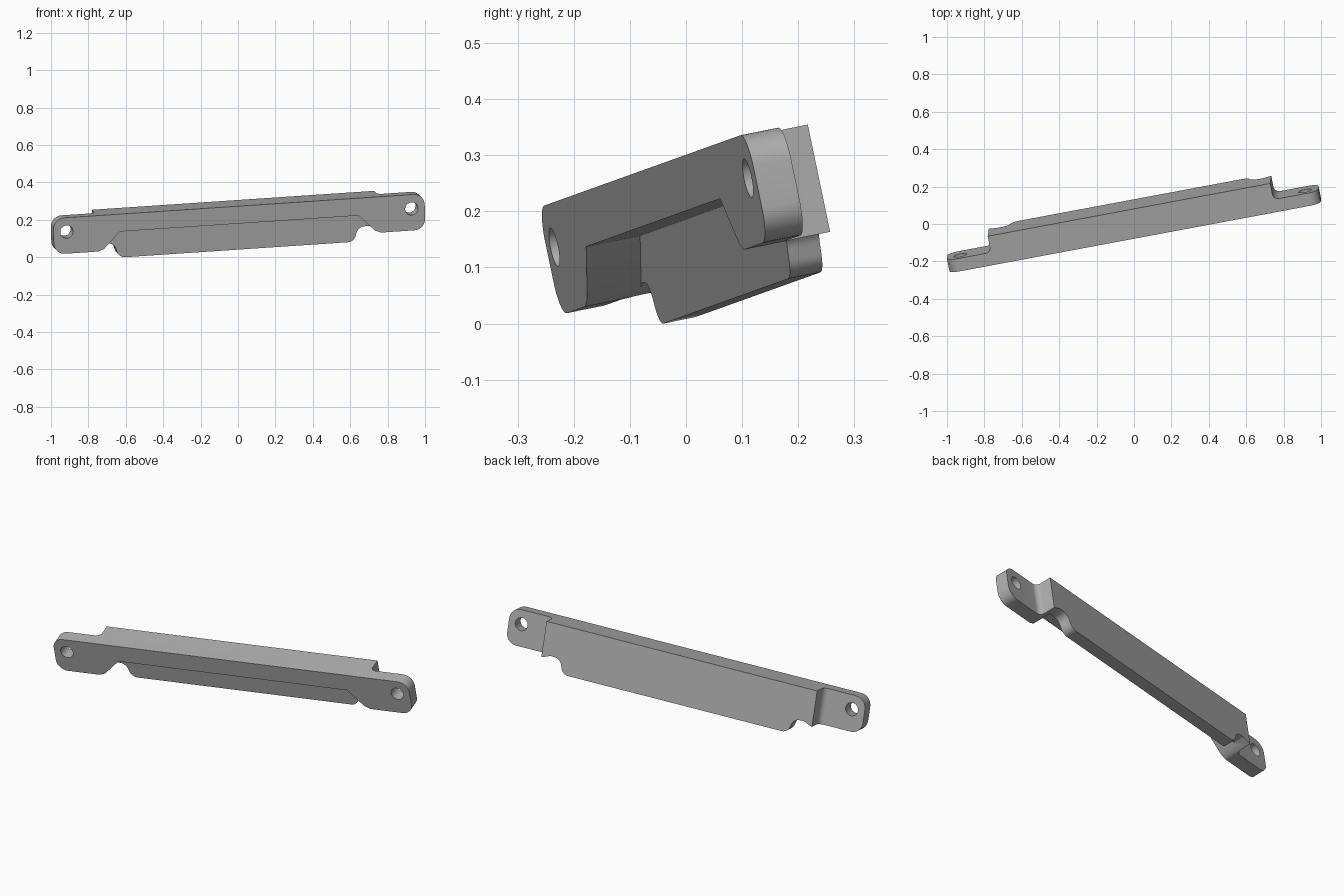
import bpy, bmesh, math
from mathutils import Matrix, Vector

if "Cube" in bpy.data.objects:
    bpy.data.objects.remove(bpy.data.objects["Cube"], do_unlink=True)

grey = bpy.data.materials.new("plain grey")
grey.use_nodes = True
colour = (0.42, 0.42, 0.42, 1)
grey.diffuse_color = colour
grey.node_tree.nodes["Principled BSDF"].inputs["Base Color"].default_value = colour


def rounded(points, steps=10):
    """Turn (x, y, radius) corners into a filleted outline."""
    out = []
    for i, (x, y, r) in enumerate(points):
        p = Vector((x, y))
        if r == 0:
            out.append(p)
            continue
        d1 = (Vector(points[i - 1][:2]) - p).normalized()
        d2 = (Vector(points[(i + 1) % len(points)][:2]) - p).normalized()
        half = d1.angle(d2) / 2
        centre = p + (d1 + d2).normalized() * (r / math.sin(half))
        start = p + d1 * (r / math.tan(half)) - centre
        end = p + d2 * (r / math.tan(half)) - centre
        turn = math.pi - 2 * half
        if start.x * end.y - start.y * end.x < 0:
            turn = -turn
        for k in range(steps + 1):
            out.append(centre + Matrix.Rotation(turn * k / steps, 2) @ start)
    return out


def prism(name, outline, low, high, place):
    """Extrude a 2D outline between two levels; place maps (p, q, level) to 3D."""
    bm = bmesh.new()
    base = bm.faces.new([bm.verts.new(place(p.x, p.y, low)) for p in outline])
    new = bmesh.ops.extrude_face_region(bm, geom=[base])["geom"]
    shift = Vector(place(0, 0, high)) - Vector(place(0, 0, low))
    bmesh.ops.translate(bm, vec=shift, verts=[v for v in new if isinstance(v, bmesh.types.BMVert)])
    bmesh.ops.recalc_face_normals(bm, faces=bm.faces)
    mesh = bpy.data.meshes.new(name)
    bm.to_mesh(mesh)
    bm.free()
    mesh.materials.append(grey)
    obj = bpy.data.objects.new(name, mesh)
    bpy.context.collection.objects.link(obj)
    return obj


def facing(p, q, level):      # outline seen from the front
    return (p, level, q)


def plan(p, q, level):        # outline seen from above
    return (p, q, level)


# Full bar silhouette: rounded lugs, notches and the lower web
half = [(1.012, 0, .06), (1.012, -.196, .06), (.77, -.196, .04),
        (.72, -.176, .01), (.665, -.179, .045), (.64, -.258, .045)]
mirrored = [(-x, y, r) for x, y, r in reversed(half)]
bar = prism("mounting_bar", rounded(half + mirrored), 0, .16, facing)

# Front recess below the flange
recess = [(.65, -.095, 0), (.85, -.295, 0), (-.85, -.295, 0), (-.65, -.095, 0)]
cutters = [prism("recess_cutter", rounded(recess), -.05, .1, facing)]

# Thinned lugs with a filleted step, and bolt holes
for s in (1, -1):
    step = [(s * .77, .3, 0), (s * .77, .07, .03), (s * 1.2, .07, 0), (s * 1.2, .3, 0)]
    cutters.append(prism("lug_cutter", rounded(step), -.5, .2, plan))
    circle = [Vector((s * .94 + .035 * math.cos(t * math.tau / 40),
                      -.077 + .035 * math.sin(t * math.tau / 40))) for t in range(40)]
    cutters.append(prism("hole_cutter", circle, -.05, .25, facing))

for cutter in cutters:
    cutter.hide_render = True
    mod = bar.modifiers.new(cutter.name, "BOOLEAN")
    mod.operation, mod.solver, mod.object = "DIFFERENCE", "EXACT", cutter

# Bake the cuts and remove the helpers
bpy.context.view_layer.update()
solid = bpy.data.meshes.new_from_object(bar.evaluated_get(bpy.context.evaluated_depsgraph_get()))
bar.modifiers.clear()
bar.data = solid
for cutter in cutters:
    bpy.data.objects.remove(cutter, do_unlink=True)

# Tilted pose of the bar
along = Vector((1, .187, .067)).normalized()
up = Vector((-.0275, -.204, .979))
up = (up - along * up.dot(along)).normalized()
back = up.cross(along)
pose = Matrix((along, back, up)).transposed().to_4x4()
pose.translation = (0, -.07, .276)
solid.transform(pose)
low = [min(v.co[i] for v in solid.vertices) for i in range(3)]
high = [max(v.co[i] for v in solid.vertices) for i in range(3)]
solid.transform(Matrix.Translation((-(low[0] + high[0]) / 2, -(low[1] + high[1]) / 2, -low[2])))

bpy.ops.object.select_all(action="DESELECT")
bar.select_set(True)
bpy.context.view_layer.objects.active = bar
bpy.ops.object.shade_smooth_by_angle(angle=math.radians(30))
